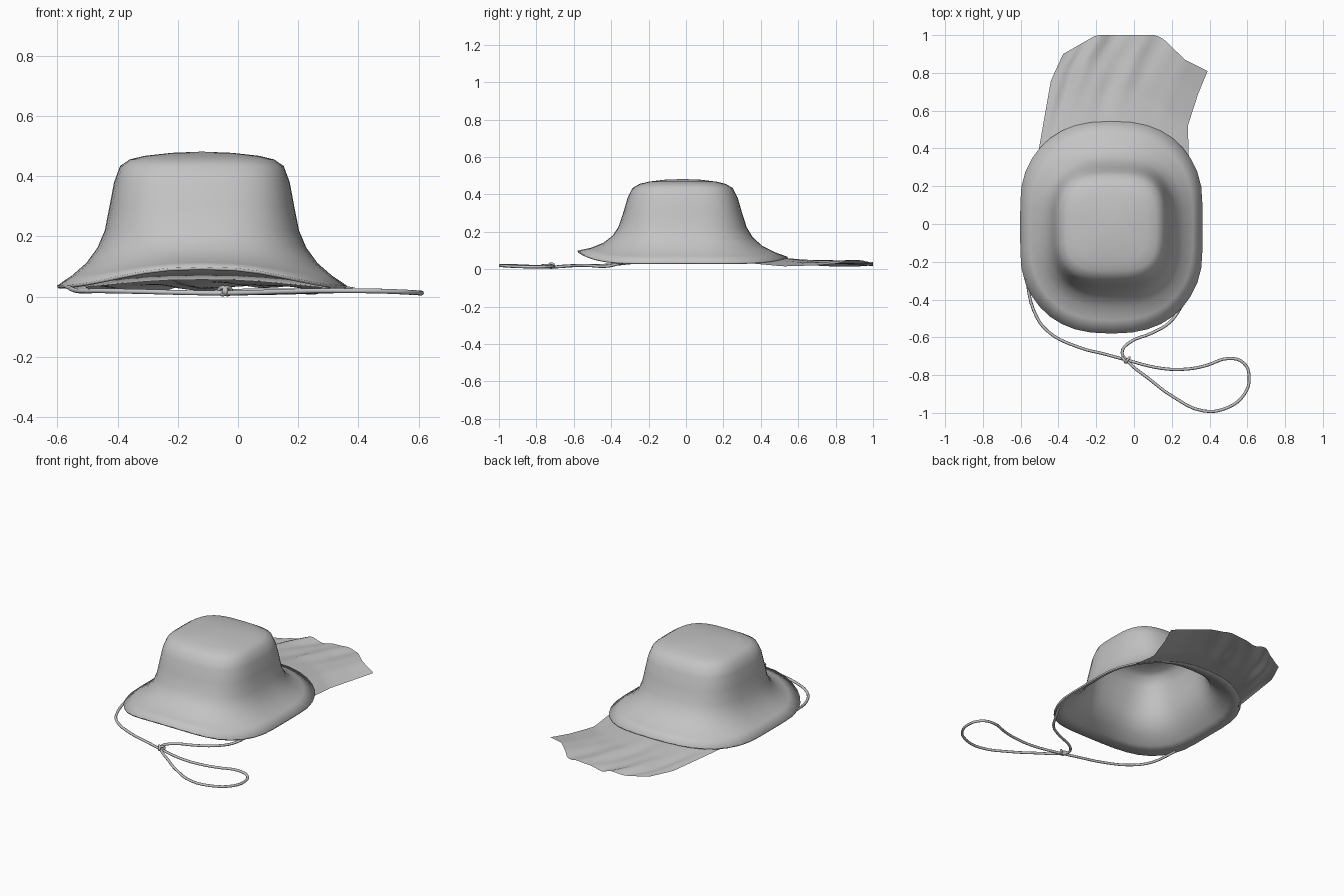
import bpy, bmesh, math
from mathutils import Vector

cube = bpy.data.objects.get("Cube")
if cube:
    bpy.data.objects.remove(cube, do_unlink=True)

fabric = bpy.data.materials.new("grey_fabric")
fabric.use_nodes = True
GREY = (0.55, 0.55, 0.55, 1)
fabric.diffuse_color = GREY
fabric.node_tree.nodes["Principled BSDF"].inputs["Base Color"].default_value = GREY

HAT_X, HAT_Y, SEGS = -0.12, -0.018, 40


def make_object(name, bm):
    mesh = bpy.data.meshes.new(name)
    bmesh.ops.recalc_face_normals(bm, faces=bm.faces[:])
    for face in bm.faces:
        face.smooth = True
    bm.to_mesh(mesh)
    bm.free()
    mesh.materials.append(fabric)
    obj = bpy.data.objects.new(name, mesh)
    bpy.context.collection.objects.link(obj)
    return obj


def hat_ring(hx, hy, z, power, lift):
    """Rounded-square ring; lift raises its front and back above the sides."""
    ring = []
    for i in range(SEGS):
        a = 2 * math.pi * i / SEGS
        c, s = math.cos(a), math.sin(a)
        x = math.copysign(abs(c) ** (2 / power), c)
        y = math.copysign(abs(s) ** (2 / power), s)
        rise = (0.063 if y < 0 else 0.03) * abs(y) ** 6
        waist = 1 - 0.035 * lift * (1 - min(1, abs(y) * 2.3) ** 2)
        ring.append(Vector((HAT_X + hx * x * waist, HAT_Y + hy * y, z + lift * rise)))
    return ring


# Hat: crown and drooping brim in one shell
profile = [
    (0.10, 0.10, 0.478, 2.5, 0), (0.19, 0.18, 0.468, 3, 0),
    (0.24, 0.23, 0.456, 3.2, 0), (0.272, 0.268, 0.434, 3.2, 0),
    (0.292, 0.295, 0.38, 3.1, 0), (0.307, 0.318, 0.30, 3, 0),
    (0.324, 0.343, 0.22, 2.8, 0.1), (0.35, 0.375, 0.163, 2.6, 0.25),
    (0.39, 0.425, 0.112, 2.5, 0.45), (0.443, 0.492, 0.070, 2.45, 0.7),
    (0.50, 0.562, 0.036, 2.45, 1),
]
bm = bmesh.new()
top = bm.verts.new((HAT_X, HAT_Y, 0.482))
rings = [[bm.verts.new(p) for p in hat_ring(*row)] for row in profile]
for i in range(SEGS):
    j = (i + 1) % SEGS
    bm.faces.new((top, rings[0][i], rings[0][j]))
    for upper, lower in zip(rings, rings[1:]):
        bm.faces.new((upper[i], lower[i], lower[j], upper[j]))
hat = make_object("hat_crown_and_brim", bm)
# Outward normals, with the cloth thickness growing inwards
if hat.data.polygons[0].normal.z < 0:
    hat.data.flip_normals()
shell = hat.modifiers.new("cloth_thickness", "SOLIDIFY")
shell.thickness = 0.01
shell.offset = -1


def along(points, t):
    """Point at fraction t of a polyline."""
    pts = [Vector(p) for p in points]
    lengths = [(b - a).length for a, b in zip(pts, pts[1:])]
    d = t * sum(lengths)
    for a, b, length in zip(pts, pts[1:], lengths):
        if d <= length:
            return a.lerp(b, d / length)
        d -= length
    return pts[-1]


# Neck flap: sheet blended between four edge lines, with soft folds
brim = hat_ring(0.49, 0.55, 0.03, 2.45, 1)
start = [(-0.51, 0.36, 0.03)]
start += [p for p in reversed(brim) if p.y > 0.36 and -0.5 < p.x < 0.28]
start += [(0.29, 0.36, 0.03)]
left = [start[0], (-0.44, 0.76, 0.015), (-0.375, 0.90, 0.015)]
right = [start[-1], (0.285, 0.52, 0.015), (0.34, 0.69, 0.02), (0.39, 0.81, 0.03)]
end = [left[-1], (-0.2, 1, 0.025), (0.11, 1, 0.035), (0.15, 0.985, 0.04),
       (0.27, 0.87, 0.05), right[-1]]
COLS, ROWS = 32, 14
bm = bmesh.new()
grid = []
for r in range(ROWS + 1):
    v = r / ROWS
    row = []
    for c in range(COLS + 1):
        u = c / COLS
        p = along(start, u) * (1 - v) + along(end, u) * v
        p += along(left, v) * (1 - u) + along(right, v) * u
        corners = [Vector(q) for q in (start[0], start[-1], end[0], end[-1])]
        p -= (corners[0] * (1 - u) + corners[1] * u) * (1 - v)
        p -= (corners[2] * (1 - u) + corners[3] * u) * v
        fold = math.sin(u * 24 + v * 2) + 0.6 * math.sin(u * 41 - v * 3)
        p.z += 0.008 * fold * min(1, v * 2) * math.sin(math.pi * min(1, 0.15 + u))
        p.z = max(p.z, 0.006)
        row.append(bm.verts.new(p))
    grid.append(row)
for a, b in zip(grid, grid[1:]):
    for c in range(COLS):
        bm.faces.new((a[c], a[c + 1], b[c + 1], b[c]))
flap = make_object("neck_flap", bm)
if flap.data.polygons[0].normal.z < 0:
    flap.data.flip_normals()


def make_cord(name, points, radius, cyclic=False):
    curve = bpy.data.curves.new(name, "CURVE")
    curve.dimensions = "3D"
    curve.bevel_depth = radius
    curve.bevel_resolution = 2
    curve.resolution_u = 4
    curve.use_fill_caps = True
    spline = curve.splines.new("BEZIER")
    spline.bezier_points.add(len(points) - 1)
    spline.use_cyclic_u = cyclic
    for bp, p in zip(spline.bezier_points, points):
        bp.co = p
        bp.handle_left_type = bp.handle_right_type = "AUTO"
    curve.materials.append(fabric)
    obj = bpy.data.objects.new(name, curve)
    bpy.context.collection.objects.link(obj)


# Chin cord: left tie, long loop, right tie
path = [(-0.57, -0.29), (-0.53, -0.46), (-0.46, -0.565), (-0.3, -0.65),
        (-0.15, -0.69), (-0.04, -0.72), (0.15, -0.765), (0.28, -0.768),
        (0.38, -0.75), (0.50, -0.712), (0.58, -0.735), (0.61, -0.81),
        (0.585, -0.90), (0.50, -0.97), (0.37, -0.99), (0.20, -0.91),
        (0.08, -0.82), (-0.04, -0.72), (-0.063, -0.68), (-0.03, -0.632),
        (0.1, -0.575), (0.19, -0.52), (0.26, -0.42), (0.30, -0.34)]
cord = []
for i, (x, y) in enumerate(path):
    at_brim = i in (0, len(path) - 1)
    cord.append((x, y, 0.035 if at_brim else 0.016 + 0.004 * math.sin(i)))
make_cord("chin_cord", cord, 0.008)

# Knot: small tilted wraps where the cords cross
for side in (-1, 1):
    wrap = []
    for k in range(8):
        a = k * math.pi / 4
        wrap.append((-0.043 + 0.008 * side + 0.011 * math.cos(a),
                     -0.72 + 0.013 * math.cos(a) * side, 0.019 + 0.011 * math.sin(a)))
    make_cord("cord_knot_" + ("left" if side > 0 else "right"), wrap, 0.007, True)
